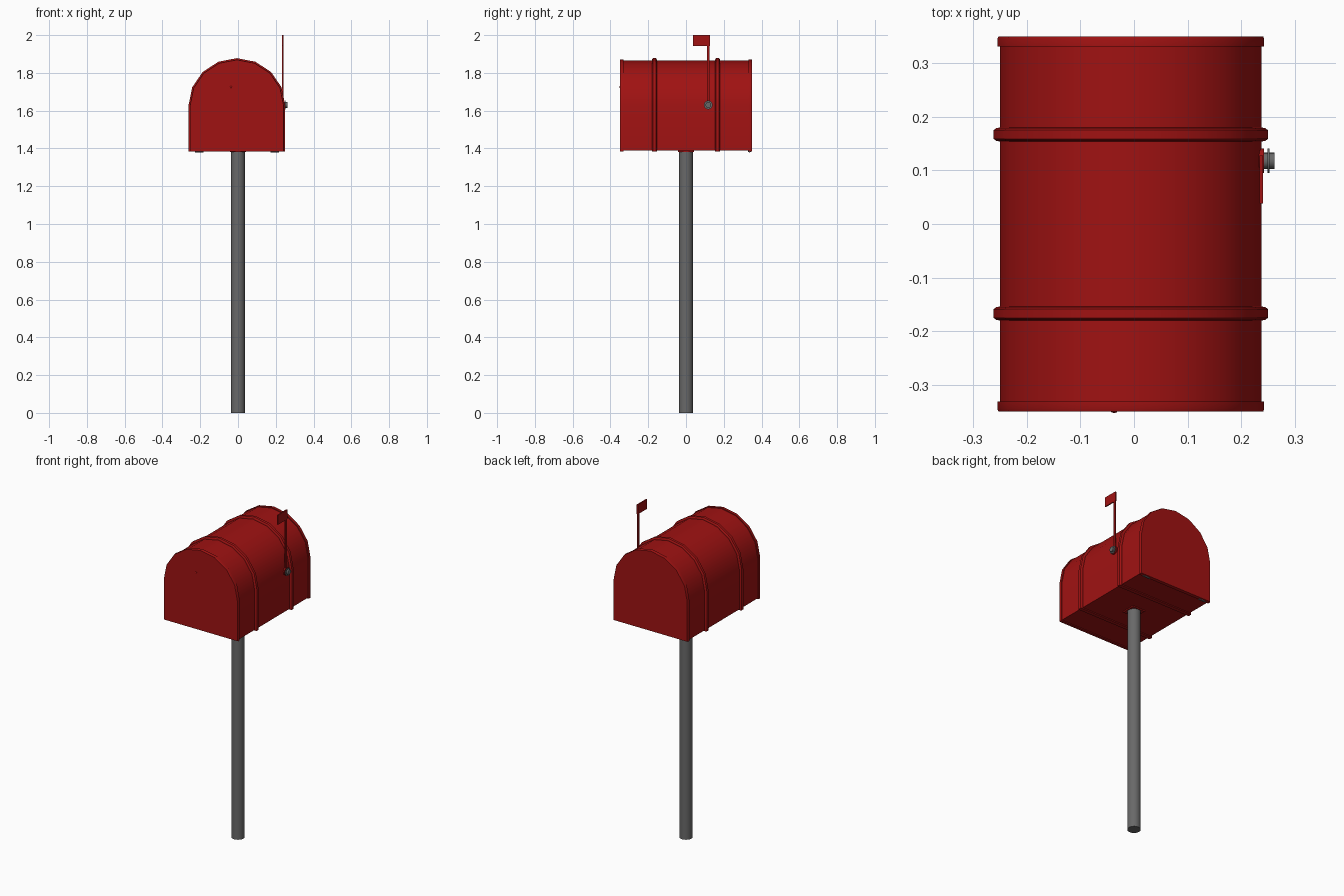
import bpy, bmesh, math
from mathutils import Matrix

if "Cube" in bpy.data.objects:
    bpy.data.objects.remove(bpy.data.objects["Cube"])

CX = -0.006          # box centre in x
SPRING = 1.628       # height where the arch begins


def material(name, rgb):
    m = bpy.data.materials.new(name)
    m.diffuse_color = (*rgb, 1)
    m.use_nodes = True
    m.node_tree.nodes["Principled BSDF"].inputs["Base Color"].default_value = m.diffuse_color
    return m


RED = material("red paint", (0.35, 0.006, 0.006))
GREY = material("grey metal", (0.14, 0.14, 0.14))


def finish(bm, name, mat, angle=30):
    bmesh.ops.recalc_face_normals(bm, faces=bm.faces)
    me = bpy.data.meshes.new(name)
    bm.to_mesh(me)
    bm.free()
    me.materials.append(mat)
    ob = bpy.data.objects.new(name, me)
    bpy.context.collection.objects.link(ob)
    bpy.ops.object.select_all(action='DESELECT')
    ob.select_set(True)
    bpy.context.view_layer.objects.active = ob
    bpy.ops.object.shade_smooth_by_angle(angle=math.radians(angle))
    return ob


def arch(offset):
    """Mailbox cross-section (x, z), grown outward by offset."""
    r, low = 0.244 + offset, 1.388 - min(offset, 0.005)
    pts = [(CX + r, low)]
    for i in range(9):
        a = math.pi * i / 8
        pts.append((CX + r * math.cos(a), SPRING + (0.238 + offset) * math.sin(a)))
    return pts + [(CX - r, low)]


def loft(name, sections):
    """Skin arch sections given as (y, offset), closed at both ends."""
    bm = bmesh.new()
    rings = [[bm.verts.new((x, y, z)) for x, z in arch(o)] for y, o in sections]
    for a, b in zip(rings, rings[1:]):
        n = len(a)
        for i in range(n):
            j = (i + 1) % n
            bm.faces.new((a[i], a[j], b[j], b[i]))
    bm.faces.new(rings[0])
    bm.faces.new(rings[-1])
    return finish(bm, name, RED)


def cylinder(name, mat, loc, r, depth, axis='z', sides=20):
    bm = bmesh.new()
    rot = Matrix.Rotation(math.pi / 2, 4, 'Y') if axis == 'x' else Matrix()
    bmesh.ops.create_cone(bm, cap_ends=True, segments=sides, radius1=r, radius2=r,
                          depth=depth, matrix=Matrix.Translation(loc) @ rot)
    return finish(bm, name, mat)


def box(name, mat, lo, hi):
    bm = bmesh.new()
    mid = [(a + b) / 2 for a, b in zip(lo, hi)]
    size = [b - a for a, b in zip(lo, hi)]
    bmesh.ops.create_cube(bm, size=1, matrix=Matrix.Translation(mid) @ Matrix.Diagonal((*size, 1)))
    return finish(bm, name, mat)


# Post and mounting plate
cylinder("post", GREY, (0, 0, 0.697), 0.037, 1.394, sides=32)
box("mounting_plate", RED, (-0.042, -0.042, 1.381), (0.042, 0.042, 1.392))

# Arched box, end lids and raised bands
loft("box_body", [(-0.345, 0), (0.345, 0)])
for side, word in ((-1, "front"), (1, "back")):
    loft(word + "_lid", [(side * 0.35, 0.003), (side * 0.345, 0.005), (side * 0.331, 0.005)])
    loft(word + "_band", [(side * 0.167 + dy, o) for dy, o in
                          ((-0.013, 0), (-0.012, 0.007), (-0.008, 0.012),
                           (0.008, 0.012), (0.012, 0.007), (0.013, 0))])

# Small knob on the front door
bm = bmesh.new()
bmesh.ops.create_uvsphere(bm, u_segments=10, v_segments=6, radius=0.008,
                          matrix=Matrix.Translation((-0.037, -0.345, 1.726)))
finish(bm, "door_knob", RED)

# Hinges under the back edge
for x in (-0.205, 0.195):
    cylinder("hinge", GREY, (x, 0.336, 1.388), 0.009, 0.045, 'x', 12)

# Signal flag, its arm and pivot
FY, FZ = 0.118, 1.63
box("flag_arm", RED, (0.234, FY - 0.006, FZ), (0.241, FY + 0.006, 2.0))
box("flag_plate", RED, (0.234, 0.038, 1.942), (0.241, 0.128, 2.0))
cylinder("flag_base", RED, (0.238, FY, FZ), 0.023, 0.01, 'x')
cylinder("pivot_washer", GREY, (0.251, FY, FZ), 0.023, 0.003, 'x')
cylinder("pivot_bolt", GREY, (0.25, FY, FZ), 0.015, 0.024, 'x')
